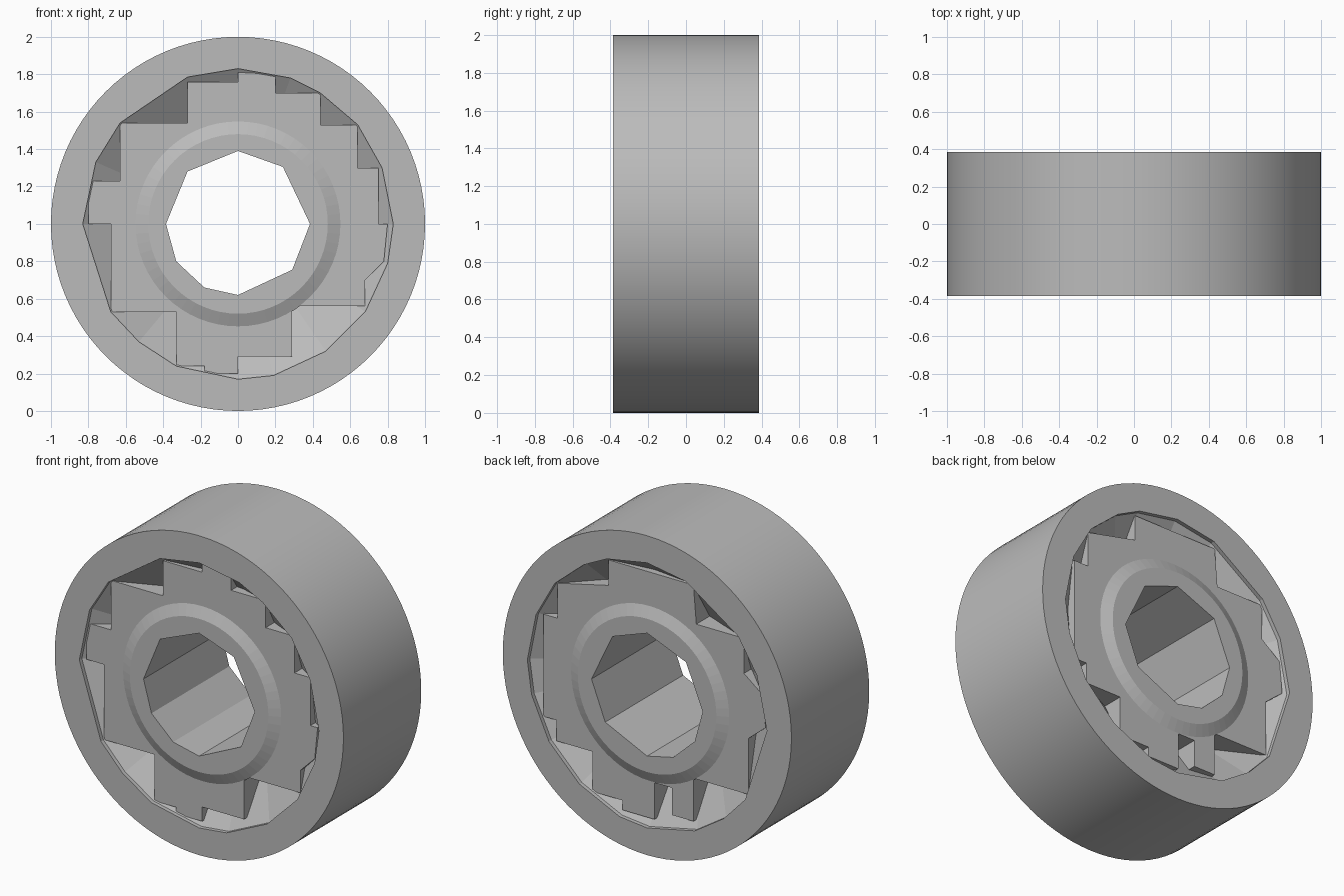
import bpy, bmesh, math

if "Cube" in bpy.data.objects:
    bpy.data.objects.remove(bpy.data.objects["Cube"])

HALF = 0.385   # half the width of the bearing
steel = bpy.data.materials.new("steel_grey")
steel.diffuse_color = (0.5, 0.5, 0.5, 1)
steel.use_nodes = True
steel.node_tree.nodes["Principled BSDF"].inputs["Base Color"].default_value = steel.diffuse_color


def circle(r, n):
    return [(r * math.cos(2 * math.pi * i / n), r * math.sin(2 * math.pi * i / n))
            for i in range(n)]


def finish(name, bm, smooth=False):
    bmesh.ops.remove_doubles(bm, verts=bm.verts, dist=1e-5)
    bmesh.ops.recalc_face_normals(bm, faces=bm.faces)
    for f in bm.faces:
        f.smooth = False
        f.material_index = 0
    me = bpy.data.meshes.new(name)
    bm.to_mesh(me)
    bm.free()
    me.materials.clear()
    me.materials.append(steel)
    ob = bpy.data.objects.new(name, me)
    bpy.context.collection.objects.link(ob)
    if smooth:
        bpy.ops.object.select_all(action='DESELECT')
        ob.select_set(True)
        bpy.context.view_layer.objects.active = ob
        bpy.ops.object.shade_smooth_by_angle(angle=math.radians(20))
    return ob


def plate(name, loops, y0, y1, smooth=False):
    """Filled outline with holes in the xz plane, extruded from y0 to y1."""
    cu = bpy.data.curves.new(name + "_curve", 'CURVE')
    cu.dimensions = '2D'
    cu.fill_mode = 'BOTH'
    cu.extrude = (y1 - y0) / 2
    for pts in loops:
        sp = cu.splines.new('POLY')
        sp.points.add(len(pts) - 1)
        for p, (x, z) in zip(sp.points, pts):
            p.co = (x, z, 0, 1)
        sp.use_cyclic_u = True
    tmp = bpy.data.objects.new(name + "_curve", cu)
    bpy.context.collection.objects.link(tmp)
    bpy.context.view_layer.update()
    me = bpy.data.meshes.new_from_object(
        tmp.evaluated_get(bpy.context.evaluated_depsgraph_get()))
    bpy.data.objects.remove(tmp)
    bm = bmesh.new()
    bm.from_mesh(me)
    bpy.data.meshes.remove(me)
    for v in bm.verts:
        x, z, d = v.co
        v.co = (x, (y0 + y1) / 2 - d, z + 1)
    return finish(name, bm, smooth)


def loft(name, loop_a, ya, loop_b, yb, side):
    """Sloped band between two loops, facing outwards along y."""
    bm = bmesh.new()
    a = [bm.verts.new((x, ya, z + 1)) for x, z in loop_a]
    b = [bm.verts.new((x, yb, z + 1)) for x, z in loop_b]
    n = len(a)
    for i in range(n):
        j = (i + 1) % n
        bm.faces.new((a[i], a[j], b[j], b[i]))
    ob = finish(name, bm)
    if sum(p.normal.y for p in ob.data.polygons) * side < 0:
        ob.data.flip_normals()


# Faceted openings of the outer race and the bore
race = [(0, .83), (.28, .78), (.44, .70), (.64, .53), (.77, .30), (.83, 0), (.80, -.21),
        (.68, -.47), (.47, -.68), (.19, -.81), (0, -.83), (-.33, -.76), (-.53, -.63),
        (-.68, -.47), (-.83, 0), (-.76, .33), (-.63, .54), (-.27, .785)]
bore = [(0, .39), (.24, .305), (.385, 0), (.29, -.245), (0, -.38), (-.18, -.34),
        (-.33, -.20), (-.385, 0), (-.27, .28)]

# Stepped outlines of the ball cage, front and back
front_steps = [(-.27, .76), (0, .76), (0, .81), (.20, .80), (.20, .70), (.44, .70), (.44, .53),
               (.64, .53), (.64, .30), (.75, .30), (.75, 0), (.80, 0), (.78, -.20),
               (.68, -.30), (.68, -.44), (.29, -.44), (.29, -.71), (0, -.71), (0, -.80),
               (-.18, -.80), (-.18, -.76), (-.33, -.76), (-.33, -.47), (-.68, -.47),
               (-.68, 0), (-.80, 0), (-.80, .23), (-.63, .23), (-.63, .54), (-.27, .54)]
back_steps = [(.29, .76), (-.30, .76), (-.32, .52), (-.65, .52), (-.65, .30), (-.78, .20),
              (-.80, 0), (-.68, -.10), (-.68, -.45), (-.30, -.45), (-.30, -.72), (-.15, -.72),
              (-.15, -.55), (-.03, -.55), (-.03, -.78), (.19, -.78), (.19, -.72), (.40, -.72),
              (.40, -.47), (.65, -.47), (.65, -.34), (.74, -.34), (.74, .30), (.64, .30),
              (.64, .52), (.29, .60)]

# Rings
plate("outer_ring", [circle(1, 96), race], -HALF, HALF, smooth=True)
plate("inner_ring", [circle(.48, 64), bore], -HALF, HALF)

# Cage halves, grooves behind them and shallow slopes beside the inner ring
inner = circle(.44, 48)
plate("front_cage", [front_steps, inner], -.355, 0)
plate("back_cage", [back_steps, inner], 0, .355)
deep = [(x * .55, z * .55) for x, z in race]
for label, s in (("front", -1), ("back", 1)):
    loft(label + "_groove", race, s * .36, deep, s * .10, s)
    loft(label + "_slope", circle(.48, 64), s * HALF, circle(.55, 64), s * .354, s)
